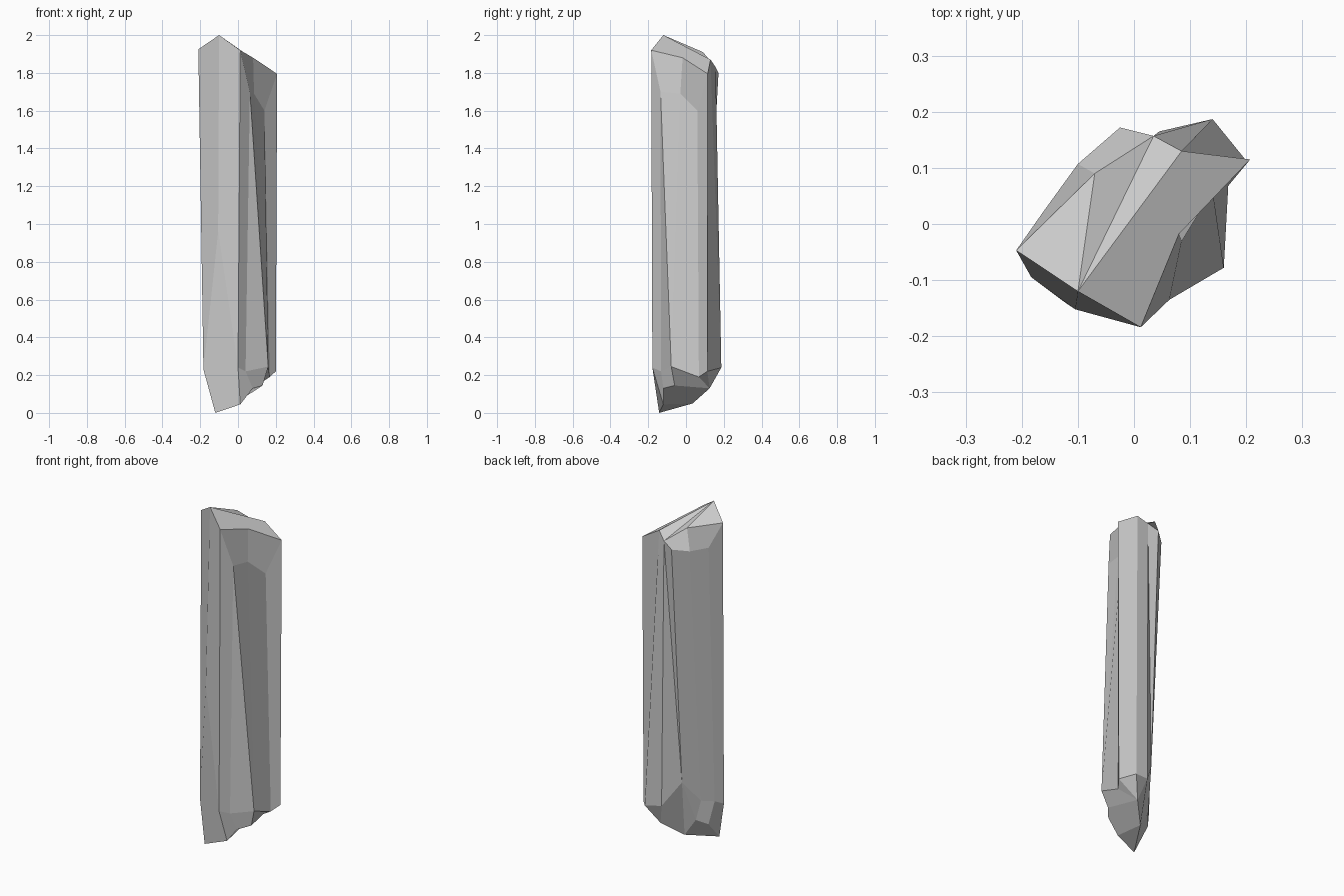
import bpy, bmesh

if "Cube" in bpy.data.objects:
    bpy.data.objects.remove(bpy.data.objects["Cube"])

# Upper and lower ends of the crystal's long edges, counterclockwise from the left
upper = [(-.21, -.047, 1.925), (-.10, -.12, 2.0), (.012, -.184, 1.92), (.063, -.135, 1.70),
         (.085, -.03, 1.69), (.14, .06, 1.60), (.207, .115, 1.795), (.085, .13, 1.87),
         (.035, .157, 1.83), (-.025, .172, 1.80), (-.10, .107, 1.785), (-.163, .02, 1.79)]
lower = [(-.183, -.095, .23), (-.105, -.152, .96), (0, -.178, .24), (.04, -.132, .22),
         (.16, -.078, .245), (.168, .068, .19), (.20, .113, .22), (.14, .187, .24),
         (.045, .165, .255), (-.04, .095, .39), (-.097, -.002, .26), (-.15, -.055, .25)]
# Extra corners of the sloped tip and of the broken base
extra = {
    'N': (.08, -.018, 1.88), 'Q': (-.07, .09, 1.91),
    'K': (-.12, -.142, 0), 'G': (.012, -.12, .045), 'A': (.078, -.12, .13),
    'B': (.13, -.06, .145), 'T': (.08, .125, .13), 'U': (-.015, .035, .05),
    'V': (-.08, .022, .15), 'W': (-.125, -.033, .115),
}

bm = bmesh.new()
verts = {k: bm.verts.new(p) for k, p in extra.items()}
for i, (u, l) in enumerate(zip(upper, lower)):
    verts['u%d' % i] = bm.verts.new(u)
    verts['l%d' % i] = bm.verts.new(l)


def face(names):
    bm.faces.new([verts[n] for n in names.split()])


# Long side facets; two of them are folded along a chosen diagonal
n = len(upper)
for i in range(n):
    j = (i + 1) % n
    if i in (3, 8):
        face(f'l{i} l{j} u{i}')
        face(f'l{j} u{j} u{i}')
    else:
        face(f'l{i} l{j} u{j} u{i}')

# Tip: roof planes and the bevelled shoulders
for f in ('u1 u2 N u6 u7', 'u1 u7 u8', 'u1 u8 Q', 'u0 u1 Q', 'u2 u3 u4 N', 'N u4 u5 u6',
          'Q u8 u9 u10', 'Q u10 u11 u0'):
    face(f)

# Base: front flare, notches and broken underside
for f in ('l0 K G l2 l1', 'l2 G A l3', 'l3 A B l4', 'l4 B T l5', 'l5 T l6', 'l6 T l7',
          'l7 T l8', 'l8 T U l9', 'l9 U V', 'l9 V l10', 'l10 V W l11',
          'l11 W K l0', 'K W V U', 'K U G', 'G U T B A'):
    face(f)

bmesh.ops.recalc_face_normals(bm, faces=bm.faces[:])
mesh = bpy.data.meshes.new('crystal_shard')
bm.to_mesh(mesh)
bm.free()
bpy.context.collection.objects.link(bpy.data.objects.new('crystal_shard', mesh))
